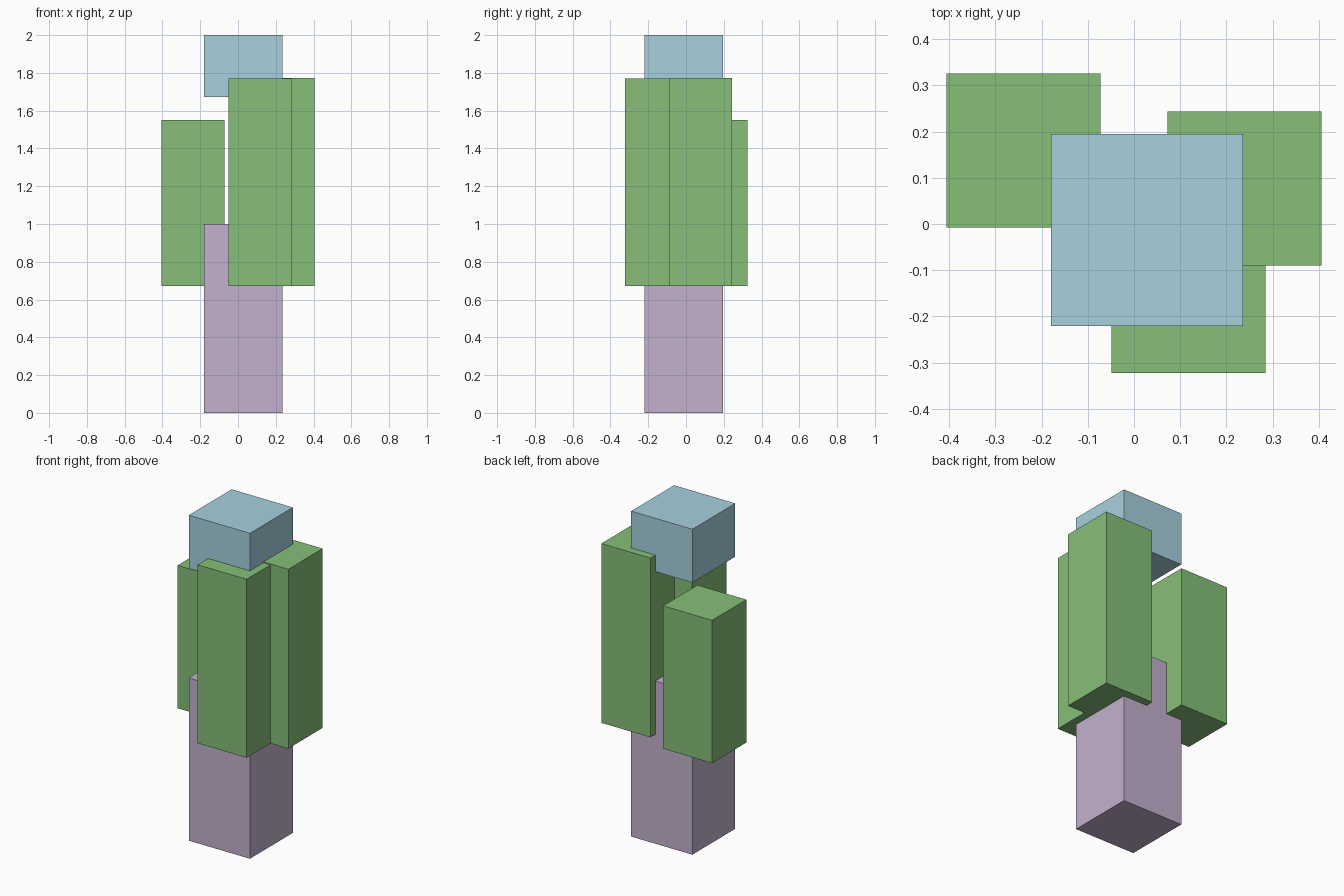
import bpy
from mathutils import Vector

if "Cube" in bpy.data.objects:
    bpy.data.objects.remove(bpy.data.objects["Cube"])


def material(name, color):
    m = bpy.data.materials.new(name)
    m.diffuse_color = color
    m.use_nodes = True
    m.node_tree.nodes["Principled BSDF"].inputs["Base Color"].default_value = m.diffuse_color
    return m


def box(name, lo, hi, mat):
    """Axis-aligned box between two corners."""
    lo, hi = Vector(lo), Vector(hi)
    bpy.ops.mesh.primitive_cube_add(size=1, location=(lo + hi) / 2)
    ob = bpy.context.object
    ob.name = name
    ob.scale = hi - lo
    bpy.ops.object.transform_apply(location=False, rotation=False, scale=True)
    ob.data.materials.append(mat)


purple = material("purple", (0.55, 0.44, 0.62, 1))
green = material("green", (0.24, 0.52, 0.19, 1))
blue = material("blue", (0.38, 0.64, 0.73, 1))

# Lower column and the floating cap share one footprint
X0, X1, Y0, Y1 = -0.18, 0.236, -0.221, 0.195
box("lower_column", (X0, Y0, 0), (X1, Y1, 1.0), purple)
box("top_cap", (X0, Y0, 1.672), (X1, Y1, 2.0), blue)

# Three square pillars around the column: (name, x, y, top)
SIDE, BASE = 0.333, 0.672
for name, x, y, top in (
    ("back_left_pillar", -0.405, -0.008, 1.55),
    ("right_pillar", 0.072, -0.09, 1.774),
    ("front_pillar", -0.049, -0.322, 1.769),
):
    box(name, (x, y, BASE), (x + SIDE, y + SIDE, top), green)
